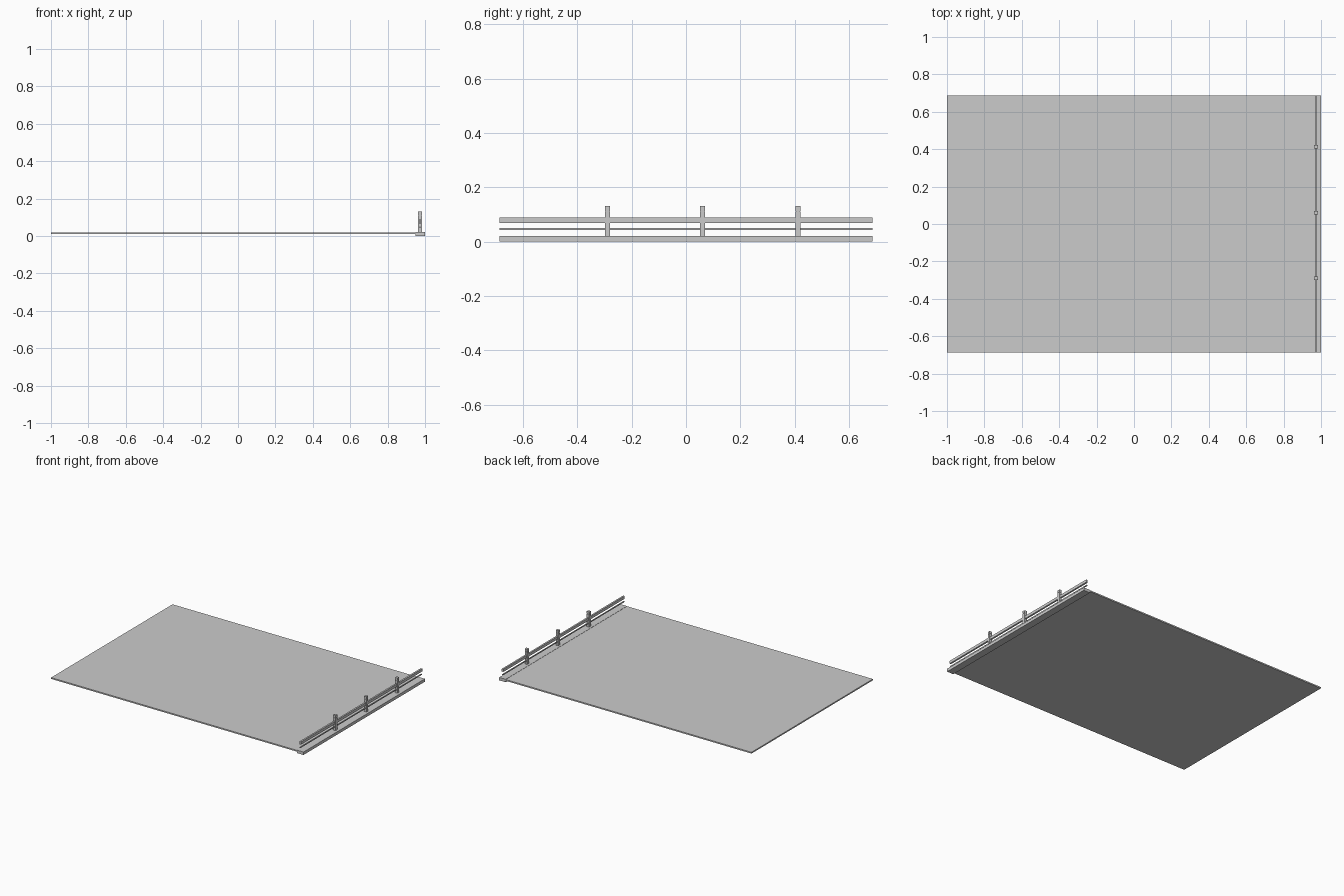
import bpy

if "Cube" in bpy.data.objects:
    bpy.data.objects.remove(bpy.data.objects["Cube"])

grey = bpy.data.materials.new("plain grey")
grey.diffuse_color = (0.6, 0.6, 0.6, 1)
grey.use_nodes = True
grey.node_tree.nodes["Principled BSDF"].inputs["Base Color"].default_value = grey.diffuse_color


def box(name, x, y, z):
    """Box from (min, max) ranges on each axis."""
    bpy.ops.mesh.primitive_cube_add(size=1, location=[(a + b) / 2 for a, b in (x, y, z)])
    ob = bpy.context.object
    ob.name = name
    ob.scale = [b - a for a, b in (x, y, z)]
    bpy.ops.object.transform_apply(location=False, rotation=False, scale=True)
    ob.data.materials.append(grey)
    return ob


W = 0.687
LENGTH = (-W, W)

# Thin deck and the kerb beam along its right edge
box("deck", (-1.0, 0.95), LENGTH, (0.010, 0.0195))
box("kerb_beam", (0.948, 1.0), LENGTH, (0.0, 0.021))

# Railing: thick top rail and thin lower rail
box("top_rail", (0.967, 0.979), LENGTH, (0.068, 0.088))
box("lower_rail", (0.970, 0.976), LENGTH, (0.043, 0.050))

# Posts with a short neck and a block cap
for i, y in enumerate((-0.289, 0.061, 0.412)):
    for part, r, z in (("post", 0.0095, (0.020, 0.110)),
                       ("post_neck", 0.0075, (0.109, 0.114)),
                       ("post_cap", 0.0095, (0.113, 0.130))):
        box(f"{part}_{i + 1}", (0.973 - r, 0.973 + r), (y - r, y + r), z)
